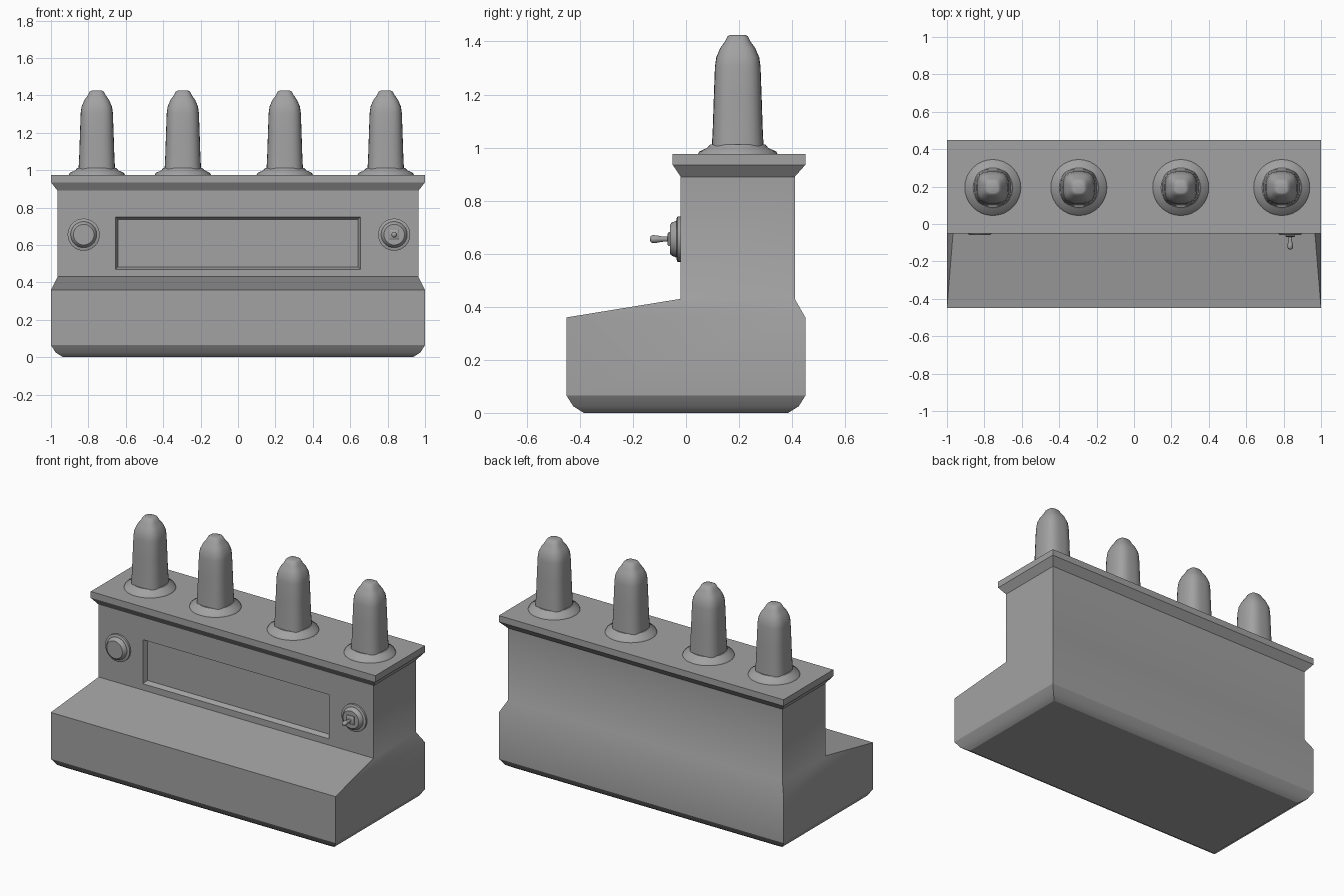
import bpy
import bmesh
from math import cos, sin, pi, radians
from mathutils import Matrix, Vector

if "Cube" in bpy.data.objects:
    bpy.data.objects.remove(bpy.data.objects["Cube"])

grey = bpy.data.materials.new("plain grey")
grey.use_nodes = True
grey.diffuse_color = (0.36, 0.36, 0.36, 1)
grey.node_tree.nodes["Principled BSDF"].inputs["Base Color"].default_value = grey.diffuse_color


def rect(hx, y0, y1, z):
    return [Vector(p) for p in ((-hx, y0, z), (hx, y0, z), (hx, y1, z), (-hx, y1, z))]


def oval(r, z, power=2, sides=32):
    """Circle for power 2, rounded square for higher powers."""
    ring = []
    for i in range(sides):
        a = 2 * pi * i / sides
        c, s = cos(a), sin(a)
        k = r / (abs(c) ** power + abs(s) ** power) ** (1 / power)
        ring.append(Vector((k * c, k * s, z)))
    return ring


def loft(rings):
    bm = bmesh.new()
    loops = [[bm.verts.new(p) for p in ring] for ring in rings]
    n = len(loops[0])
    for low, high in zip(loops, loops[1:]):
        for i in range(n):
            j = (i + 1) % n
            bm.faces.new((low[i], low[j], high[j], high[i]))
    bm.faces.new(loops[0][::-1])
    bm.faces.new(loops[-1])
    return bm


def finish(name, bm, matrix=Matrix(), angle=40):
    bm.transform(matrix)
    bmesh.ops.recalc_face_normals(bm, faces=bm.faces)
    mesh = bpy.data.meshes.new(name)
    bm.to_mesh(mesh)
    bm.free()
    mesh.materials.append(grey)
    mesh.shade_smooth()
    mesh.set_sharp_from_angle(angle=radians(angle))
    obj = bpy.data.objects.new(name, mesh)
    bpy.context.collection.objects.link(obj)
    return obj


# Cabinet: chamfered foot, sloping shelf and upright back
bm = loft([
    rect(0.935, -0.385, 0.385, 0),
    rect(0.975, -0.425, 0.425, 0.025),
    rect(1, -0.45, 0.45, 0.065),
    rect(1, -0.45, 0.45, 0.36),
    rect(0.965, -0.02, 0.41, 0.43),
    rect(0.965, -0.02, 0.41, 0.89),
])

# Recessed display in the upright's front face
bm.normal_update()
front = next(f for f in bm.faces
             if f.normal.y < -0.9 and f.calc_center_median().z > 0.5)
bmesh.ops.inset_region(bm, faces=[front], thickness=0.05)
for v in front.verts:
    v.co.x = 0.655 if v.co.x > 0 else -0.655
    v.co.z = 0.75 if v.co.z > 0.66 else 0.47
bmesh.ops.inset_region(bm, faces=[front], thickness=0.018, depth=-0.03)
finish("cabinet", bm, angle=32)

# Flared top slab
finish("top_slab", loft([
    rect(0.965, -0.02, 0.41, 0.89),
    rect(1, -0.05, 0.45, 0.935),
    rect(1, -0.05, 0.45, 0.975),
]), angle=20)

# Four tubes in round collars
collar = [(0.15, 0), (0.145, 0.01), (0.115, 0.024), (0.105, 0.036), (0.09, 0.036)]
tube = [(0.098, 0.02), (0.094, 0.1), (0.09, 0.22), (0.086, 0.33), (0.081, 0.365),
        (0.066, 0.4), (0.048, 0.425), (0.038, 0.445), (0.028, 0.45)]
for number, x in enumerate((-0.755, -0.295, 0.25, 0.79), 1):
    place = Matrix.Translation((x, 0.195, 0.975))
    finish(f"tube_collar_{number}", loft([oval(r, z) for r, z in collar]), place)
    finish(f"tube_{number}", loft([oval(r, z, 3) for r, z in tube]), place, 60)

# Round front controls, built upright and turned to face the front
turn = Matrix.Rotation(pi / 2, 4, "X")
dial = [(0.086, -0.005), (0.086, 0.012), (0.076, 0.016), (0.07, 0.016),
        (0.062, 0.034), (0.055, 0.04)]
for name, x in (("push_button", -0.825), ("switch_plate", 0.835)):
    place = Matrix.Translation((x, -0.02, 0.655)) @ turn
    finish(name, loft([oval(r, z) for r, z in dial]), place)

# Toggle switch: square socket and a lever with a rounded tip
place = Matrix.Translation((0.835, -0.02, 0.655)) @ turn
finish("switch_socket", loft([rect(s, -s, s, z) for s, z in
                              ((0.026, 0.035), (0.026, 0.045), (0.02, 0.05))]), place)
lever = [(0.009, 0.04), (0.01, 0.07), (0.014, 0.09), (0.015, 0.105), (0.011, 0.113), (0.004, 0.116)]
finish("switch_lever", loft([oval(r, z, sides=16) for r, z in lever]), place, 60)
